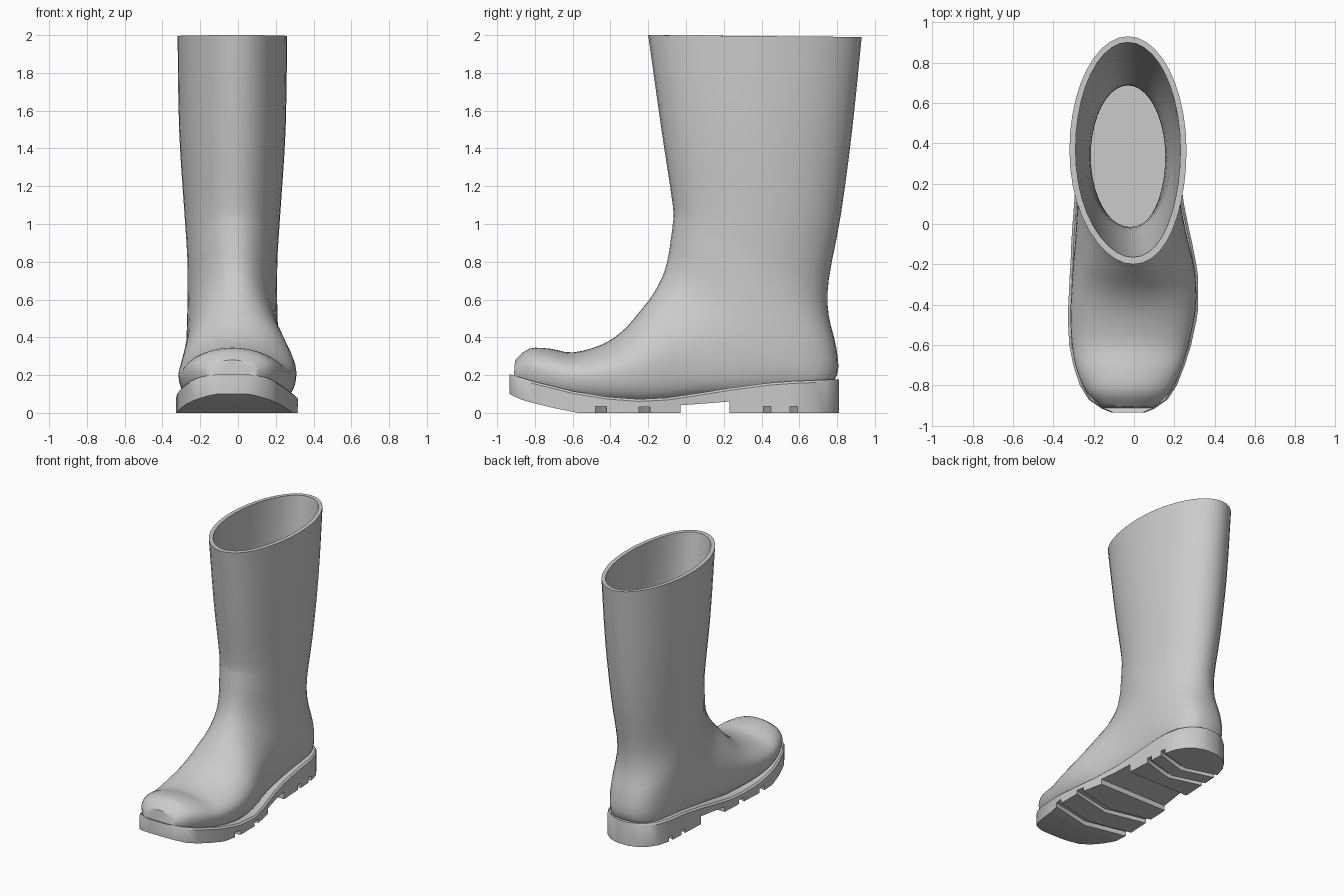
import bpy, bmesh, math

if "Cube" in bpy.data.objects:
    bpy.data.objects.remove(bpy.data.objects["Cube"])

rubber = bpy.data.materials.new("grey rubber")
rubber.diffuse_color = (0.6, 0.6, 0.6, 1)
rubber.use_nodes = True
rubber.node_tree.nodes["Principled BSDF"].inputs["Base Color"].default_value = rubber.diffuse_color


def lerp_table(table, y):
    """Piecewise linear look-up in a list of (y, value) pairs."""
    if y <= table[0][0]:
        return table[0][1]
    for (a, va), (b, vb) in zip(table, table[1:]):
        if y <= b:
            return va + (vb - va) * (y - a) / (b - a)
    return table[-1][1]


def centre_x(y):
    """The boot bows slightly outwards at the ball of the foot."""
    return -0.03 + 0.03 * math.exp(-((y + 0.3) / 0.3) ** 2)


def smooth_rows(rows, steps):
    """Catmull-Rom interpolation between rows of section parameters."""
    out = []
    for i in range(len(rows) - 1):
        p = [rows[max(0, min(len(rows) - 1, i + k))] for k in (-1, 0, 1, 2)]
        for s in range(steps):
            t = s / steps
            out.append([0.5 * (2 * b + (c - a) * t + (2 * a - 5 * b + 4 * c - d) * t * t
                               + (3 * b - a - 3 * c + d) * t ** 3)
                        for a, b, c, d in zip(*p)])
    return out + [list(rows[-1])]


def loft(name, rings, angle):
    """Bridge closed rings into a capped solid with one material."""
    bm = bmesh.new()
    vs = [[bm.verts.new(p) for p in r] for r in rings]
    n = len(rings[0])
    for r0, r1 in zip(vs, vs[1:]):
        for i in range(n):
            j = (i + 1) % n
            bm.faces.new((r0[i], r0[j], r1[j], r1[i]))
    bm.faces.new(vs[0][::-1])
    bm.faces.new(vs[-1])
    bmesh.ops.remove_doubles(bm, verts=bm.verts[:], dist=1e-5)
    bmesh.ops.dissolve_degenerate(bm, edges=bm.edges[:], dist=1e-5)
    bmesh.ops.recalc_face_normals(bm, faces=bm.faces[:])
    me = bpy.data.meshes.new(name)
    bm.to_mesh(me)
    bm.free()
    me.materials.append(rubber)
    ob = bpy.data.objects.new(name, me)
    bpy.context.collection.objects.link(ob)
    bpy.ops.object.select_all(action='DESELECT')
    ob.select_set(True)
    bpy.context.view_layer.objects.active = ob
    bpy.ops.object.shade_smooth_by_angle(angle=math.radians(angle))
    return ob


def section(row, n=40):
    """Ring from a top/front point to a bottom/back point; e < 1 squares the bottom."""
    ty, tz, sy, sz, w, e = row
    ring = []
    for k in range(n):
        th = 2 * math.pi * k / n
        f = (1 - math.cos(th)) / 2
        s = math.sin(th)
        power = e if f > 0.5 else 1
        x = math.copysign(abs(s) ** power, s) * w if abs(s) > 1e-6 else 0
        y = ty + (sy - ty) * f
        ring.append((centre_x(y) + x, y, tz + (sz - tz) * f))
    return ring


# Upper: sections fan from upright at the toe to level at the shaft
outer = [
    (-0.905, 0.28, -0.915, 0.15, 0.125, 0.5),
    (-0.83, 0.34, -0.85, 0.13, 0.20, 0.4),
    (-0.72, 0.34, -0.74, 0.10, 0.255, 0.35),
    (-0.60, 0.32, -0.60, 0.07, 0.288, 0.35),
    (-0.45, 0.36, -0.40, 0.05, 0.31, 0.35),
    (-0.34, 0.43, -0.15, 0.05, 0.303, 0.35),
    (-0.25, 0.53, 0.10, 0.08, 0.275, 0.35),
    (-0.18, 0.62, 0.40, 0.10, 0.25, 0.35),
    (-0.13, 0.71, 0.70, 0.12, 0.243, 0.4),
    (-0.105, 0.78, 0.80, 0.20, 0.24, 0.6),
    (-0.09, 0.85, 0.795, 0.35, 0.237, 0.7),
    (-0.08, 0.92, 0.755, 0.52, 0.237, 0.9),
    (-0.07, 1.00, 0.755, 0.70, 0.24, 1),
    (-0.07, 1.10, 0.82, 1.05, 0.255, 1),
    (-0.13, 1.50, 0.88, 1.50, 0.282, 1),
    (-0.20, 2.00, 0.93, 1.99, 0.29, 1)]
# Inner lining: from the rim down to the insole
inner = [
    (-0.165, 2.00, 0.90, 1.99, 0.26, 1),
    (-0.09, 1.50, 0.84, 1.50, 0.25, 1),
    (-0.02, 1.05, 0.775, 1.05, 0.215, 1),
    (-0.02, 0.60, 0.69, 0.60, 0.185, 1),
    (-0.02, 0.20, 0.70, 0.20, 0.19, 1)]
loft("boot_upper", [section(r) for r in smooth_rows(outer, 3) + smooth_rows(inner, 3)], 40)

# Sole: outline half width and top edge along the foot
half = [(-0.935, 0.08), (-0.915, 0.13), (-0.87, 0.195), (-0.8, 0.24), (-0.7, 0.276),
        (-0.6, 0.302), (-0.45, 0.322), (-0.3, 0.323), (-0.1, 0.30), (0.1, 0.272),
        (0.3, 0.252), (0.5, 0.247), (0.6, 0.238), (0.68, 0.215), (0.74, 0.175),
        (0.785, 0.12), (0.81, 0.05)]
top = [(-0.935, 0.205), (-0.8, 0.165), (-0.6, 0.115), (-0.4, 0.082), (-0.25, 0.073),
       (-0.1, 0.08), (0.1, 0.11), (0.3, 0.143), (0.5, 0.165), (0.81, 0.178)]
# Underside: (y, z) with the toe spring, tread grooves and raised arch
stations = [(-0.935, 0.10, 0), (-0.915, 0.09, 0), (-0.87, 0.07, 0), (-0.8, 0.05, 0),
            (-0.7, 0.026, 0), (-0.6, 0.006, 0), (-0.57, 0, 0)]


def groove(y0, y1, depth):
    return [(y0, 0, 1), (y0, depth, 1), (y1, depth, 1), (y1, 0, 1)]


stations += groove(-0.48, -0.42, 0.035) + groove(-0.25, -0.19, 0.03)
stations += [(-0.1, 0, 0), (-0.03, 0, 0), (-0.03, 0.04, 0), (0.1, 0.05, 0),
             (0.23, 0.06, 0), (0.23, 0, 0)]
stations += groove(0.41, 0.45, 0.035) + groove(0.55, 0.59, 0.035)
stations += [(y, 0, 0) for y in (0.68, 0.74, 0.785, 0.81)]

rings = []
for y, z, vee in stations:
    c, w, t = centre_x(y), lerp_table(half, y), lerp_table(top, y)
    rings.append([(c - w, y, z), (c - w, y, t - 0.012), (c - w + 0.012, y, t),
                  (c + w - 0.012, y, t), (c + w, y, t - 0.012), (c + w, y, z),
                  (c, y - 0.07 * vee, z)])    # grooves run in a shallow V
loft("sole", rings, 35)
